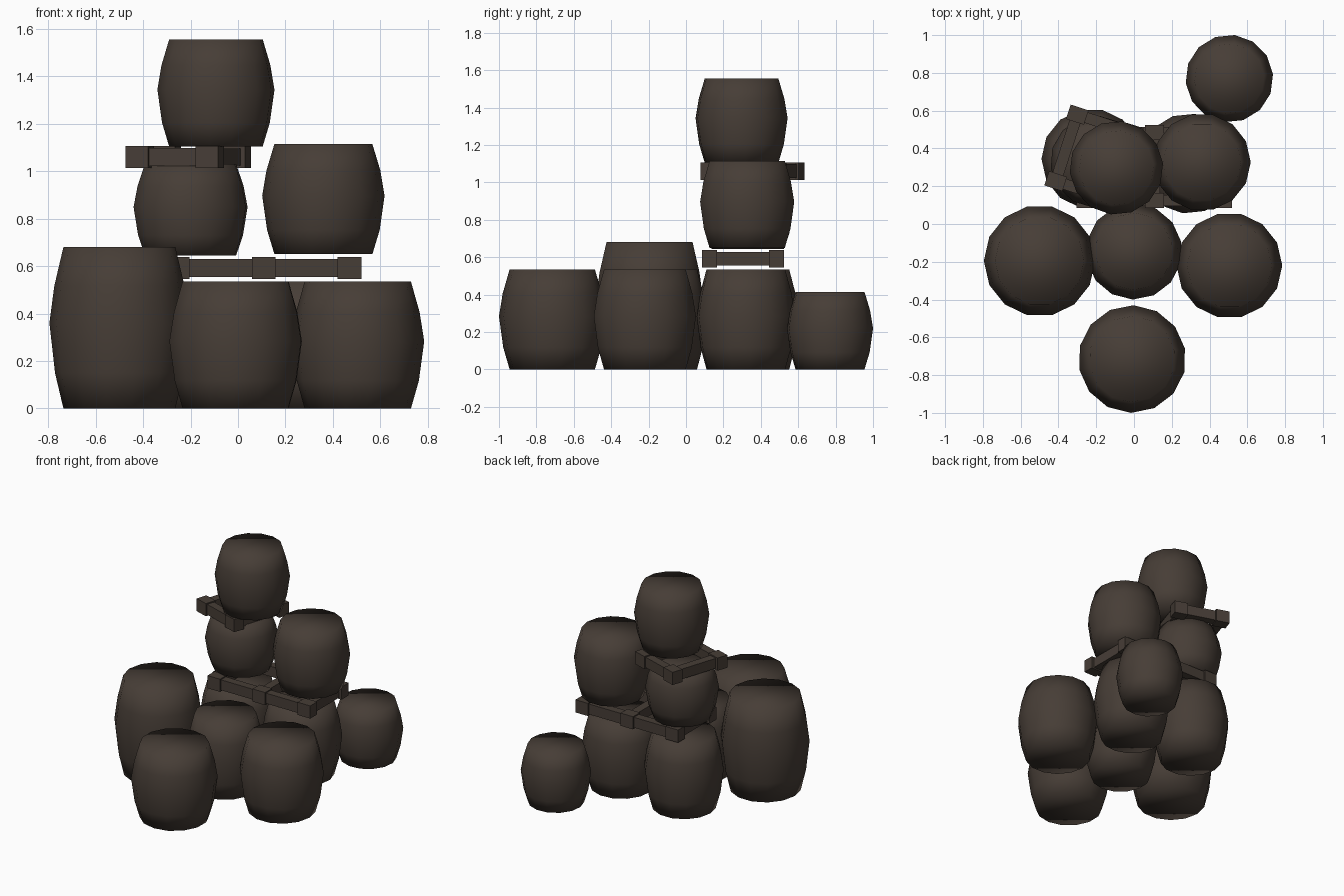
import bpy, bmesh, math
from mathutils import Vector

if "Cube" in bpy.data.objects:
    bpy.data.objects.remove(bpy.data.objects["Cube"])

brown = bpy.data.materials.new("dark brown wood")
brown.diffuse_color = (0.062, 0.047, 0.037, 1)
brown.use_nodes = True
brown.node_tree.nodes["Principled BSDF"].inputs["Base Color"].default_value = brown.diffuse_color


def finish(name, bm, smooth):
    bmesh.ops.recalc_face_normals(bm, faces=bm.faces)
    for f in bm.faces:
        f.smooth = smooth
    me = bpy.data.meshes.new(name)
    bm.to_mesh(me)
    bm.free()
    me.materials.append(brown)
    ob = bpy.data.objects.new(name, me)
    bpy.context.collection.objects.link(ob)
    return ob


def barrel(name, x, y, z0, z1, r, spin=0.0, sides=14):
    """Bulging barrel: closed stack of rings."""
    profile = [(0, 0.80), (0.22, 0.92), (0.53, 1.0), (0.76, 0.93), (1, 0.80)]
    bm = bmesh.new()
    rings = []
    for t, k in profile:
        rings.append([bm.verts.new((x + r * k * math.cos(spin + i * math.tau / sides),
                                    y + r * k * math.sin(spin + i * math.tau / sides),
                                    z0 + (z1 - z0) * t)) for i in range(sides)])
    for a, b in zip(rings, rings[1:]):
        for i in range(sides):
            j = (i + 1) % sides
            bm.faces.new((a[i], a[j], b[j], b[i]))
    bm.faces.new(rings[0][::-1])
    bm.faces.new(rings[-1])
    return finish(name, bm, True)


def box(bm, center, size):
    vs = bmesh.ops.create_cube(bm, size=1)["verts"]
    for v in vs:
        v.co = Vector(center) + Vector([v.co[i] * size[i] for i in range(3)])


def rack(name, x, y, z, hx, hy, posts, angle):
    """Beam frame with thicker blocks where the beams meet."""
    bm = bmesh.new()
    for s in (-1, 1):
        box(bm, (0, s * (hy - 0.04), 0), (2 * hx - 0.03, 0.058, 0.075))
    for px in posts:
        box(bm, (px, 0, 0), (0.06, 2 * hy - 0.03, 0.073))
        for s in (-1, 1):
            box(bm, (px, s * (hy - 0.04), 0), (0.1, 0.08, 0.092))
    ob = finish(name, bm, False)
    ob.location = (x, y, z)
    ob.rotation_euler.z = angle
    return ob


# ground barrels
barrel("tall_barrel", -0.50, -0.195, 0, 0.68, 0.295)
barrel("middle_barrel", 0.0, -0.145, 0, 0.535, 0.255, 0.2)
barrel("right_barrel", 0.505, -0.22, 0, 0.535, 0.28)
barrel("front_barrel", -0.01, -0.715, 0, 0.535, 0.285, 0.2)
barrel("small_back_barrel", 0.505, 0.77, 0, 0.415, 0.232, 0.1)
barrel("back_left_barrel", -0.225, 0.345, 0, 0.535, 0.265)
barrel("back_right_barrel", 0.29, 0.32, 0, 0.535, 0.265, 0.1)

# lower rack and the barrels on it
rack("lower_rack", 0.108, 0.305, 0.592, 0.415, 0.22, (-0.362, 0.0, 0.362), 0)
barrel("upper_left_barrel", -0.20, 0.33, 0.645, 1.03, 0.243, 0.15)
barrel("upper_right_barrel", 0.36, 0.327, 0.65, 1.115, 0.258)

# turned upper rack and the top barrel
rack("upper_rack", -0.21, 0.355, 1.06, 0.205, 0.225, (-0.155, 0.155), math.radians(-18))
barrel("top_barrel", -0.093, 0.297, 1.105, 1.555, 0.248, 0.1)
